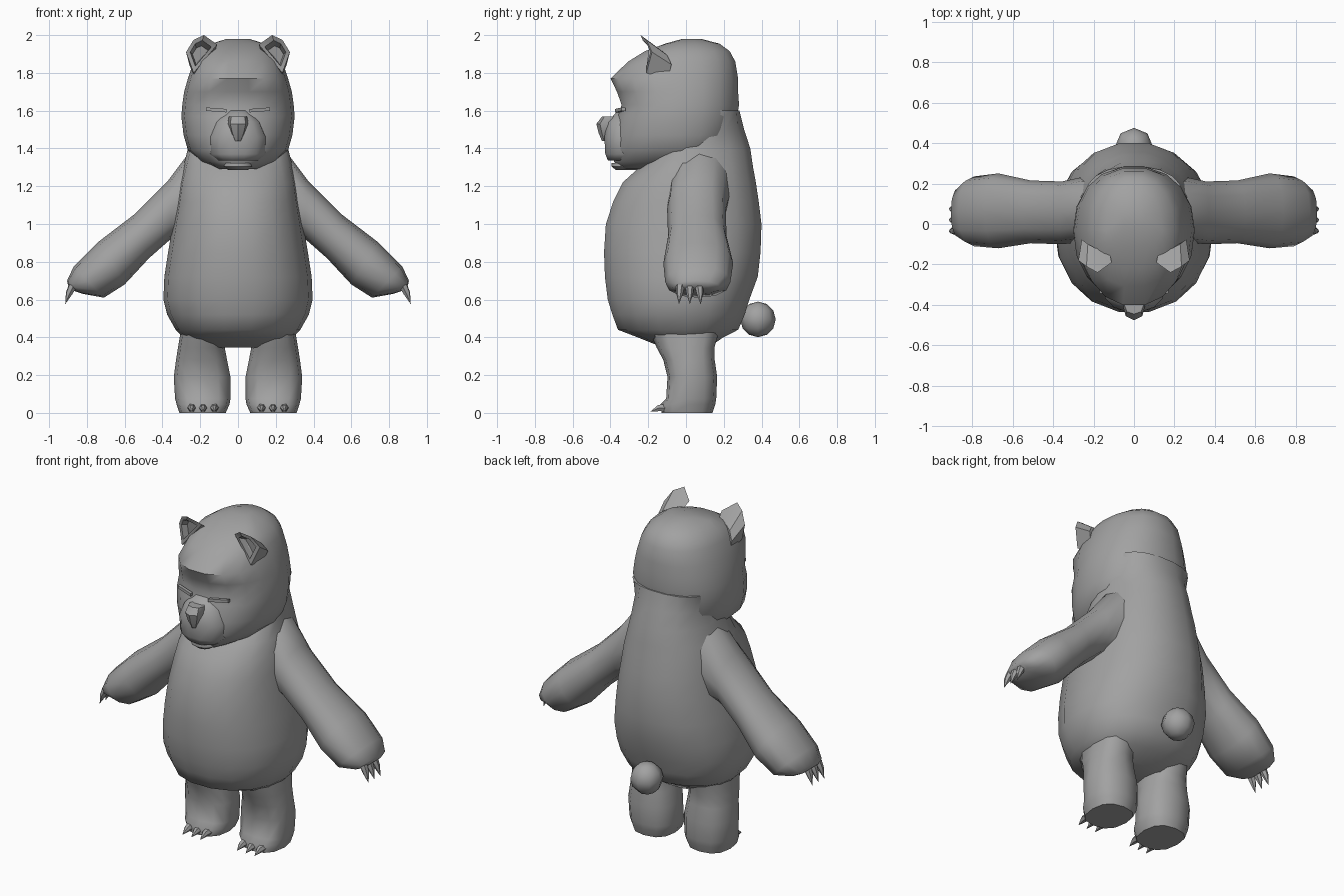
import bpy, bmesh, math
from mathutils import Vector as V

if "Cube" in bpy.data.objects:
    bpy.data.objects.remove(bpy.data.objects["Cube"])

fur = bpy.data.materials.new("grey_fur")
fur.diffuse_color = (0.36, 0.36, 0.36, 1)
fur.use_nodes = True
fur.node_tree.nodes["Principled BSDF"].inputs["Base Color"].default_value = fur.diffuse_color


def finish(name, bm, mirror=False, angle=50):
    """Turn a bmesh into a smooth shaded object, optionally mirrored in x."""
    bmesh.ops.recalc_face_normals(bm, faces=bm.faces)
    me = bpy.data.meshes.new(name)
    bm.to_mesh(me)
    bm.free()
    me.materials.append(fur)
    ob = bpy.data.objects.new(name, me)
    bpy.context.collection.objects.link(ob)
    if mirror:
        ob.modifiers.new("mirror", 'MIRROR').use_clip = False
    bpy.ops.object.select_all(action='DESELECT')
    ob.select_set(True)
    bpy.context.view_layer.objects.active = ob
    bpy.ops.object.shade_smooth_by_angle(angle=math.radians(angle))
    return ob


def loft(name, rings, mirror=False, angle=50):
    """Skin a list of point rings and cap both ends."""
    bm = bmesh.new()
    vs = [[bm.verts.new(p) for p in r] for r in rings]
    n = len(vs[0])
    for a, b in zip(vs, vs[1:]):
        for i in range(n):
            j = (i + 1) % n
            bm.faces.new((a[i], a[j], b[j], b[i]))
    bm.faces.new(vs[0])
    bm.faces.new(vs[-1])
    return finish(name, bm, mirror, angle)


def ring(c, u, front, back, n, p=0.9):
    """Oval ring around c: half axis u, with separate front and back axes."""
    pts = []
    for i in range(n):
        a = 2 * math.pi * i / n
        ca, sa = math.cos(a), math.sin(a)
        x = math.copysign(abs(ca) ** p, ca)
        y = abs(sa) ** p
        pts.append(V(c) + V(u) * x + V(front if sa < 0 else back) * y)
    return pts


def level(z, x0, x1, yf, yb, cy, n, p=0.9):
    """Horizontal ring between x0..x1 and yf..yb, widest at cy."""
    return ring(((x0 + x1) / 2, cy, z), ((x1 - x0) / 2, 0, 0),
                (0, yf - cy, 0), (0, yb - cy, 0), n, p)


def stack(name, rows, cy, n, p=0.9, angle=50):
    """Centred body part from rows of height, half width, front, back."""
    return loft(name, [level(z, -w, w, f, b, cy if f < cy < b else (f + b) / 2, n, p)
                       for z, w, f, b in rows], angle=angle)


def claws(name, pairs, r):
    """Small pointed claws from base to tip."""
    bm = bmesh.new()
    for base, tip in pairs:
        d = V(tip) - V(base)
        m = V(base).lerp(V(tip), 0.5) + V((0, 0, 0.008))
        q = d.to_track_quat('Z', 'Y')
        loops = []
        for c, s in ((V(base), r), (m, r * 0.75)):
            loops.append([bm.verts.new(c + q @ V((s * math.cos(k * math.pi / 3),
                                                  s * math.sin(k * math.pi / 3), 0)))
                          for k in range(6)])
        t = bm.verts.new(tip)
        bm.faces.new(loops[0])
        for k in range(6):
            j = (k + 1) % 6
            bm.faces.new((loops[0][k], loops[0][j], loops[1][j], loops[1][k]))
            bm.faces.new((loops[1][k], loops[1][j], t))
    return finish(name, bm, True)


# Pear shaped torso with neck
stack("torso", [
    (.345, .20, -.12, .12), (.40, .29, -.26, .20), (.44, .33, -.365, .28),
    (.52, .375, -.395, .315), (.60, .395, -.42, .34), (.72, .39, -.435, .385),
    (.85, .37, -.44, .40), (1.0, .345, -.43, .405), (1.12, .325, -.39, .39),
    (1.22, .31, -.34, .375), (1.30, .29, -.25, .36), (1.40, .265, -.15, .345),
    (1.50, .255, -.05, .312), (1.60, .24, 0, .285)], 0, 18, angle=70)

# Head with overhanging brow
stack("head", [
    (1.29, .12, -.36, 0), (1.33, .20, -.385, .10), (1.39, .265, -.39, .20),
    (1.47, .288, -.385, .26), (1.57, .30, -.365, .275), (1.63, .295, -.345, .285),
    (1.70, .285, -.37, .28), (1.77, .265, -.405, .28), (1.86, .235, -.31, .265),
    (1.915, .20, -.22, .235), (1.955, .14, -.11, .18), (1.98, .06, -.02, .08)],
    -.03, 18, angle=60)

# Face parts
stack("muzzle", [
    (1.335, .11, -.415, -.2), (1.37, .15, -.43, -.2), (1.46, .155, -.435, -.2),
    (1.54, .12, -.42, -.2), (1.60, .06, -.36, -.2)], -.31, 14, angle=70)
stack("lower_lip", [
    (1.285, .05, -.37, -.25), (1.305, .08, -.395, -.25), (1.322, .075, -.395, -.25)],
    -.31, 12)
stack("nose", [
    (1.44, .02, -.445, -.35), (1.48, .04, -.462, -.35), (1.53, .056, -.475, -.35),
    (1.568, .048, -.445, -.35)], -.40, 8, angle=40)

# Closed eyelids
bm = bmesh.new()
bmesh.ops.create_cube(bm, size=1)
for v in bm.verts:
    x, y, z = v.co
    v.co = (.115 + x * .11, -.348 + y * .02 + x * .035, 1.604 + z * .018 + x * .008)
finish("eyelids", bm, True, 30)

# Cupped ears
rim = [V(p) for p in ((.11, -.19, 1.95), (.18, -.24, 2.0), (.235, -.21, 1.975),
                      (.275, -.18, 1.91), (.235, -.21, 1.80))]
mid = sum(rim, V()) / 5
ear = [[mid + (p - mid) * s + V((0, dy, dz)) for p in rim]
       for s, dy, dz in ((.75, .11, -.07), (1, 0, 0), (.68, .0, -.005), (.5, .045, -.02))]
loft("ears", ear, True, 35)

# Arms, from upper edge, lower edge and front/back limits
arm = []
for tx, tz, bx, bz, yf, yb in (
        (.17, 1.42, .14, .98, -.06, .24), (.265, 1.37, .26, .93, -.09, .23),
        (.37, 1.23, .345, .93, -.10, .21), (.55, 1.05, .47, .82, -.095, .215),
        (.74, .905, .60, .68, -.12, .25), (.87, .775, .71, .61, -.11, .235),
        (.905, .70, .82, .63, -.07, .18), (.90, .675, .865, .645, -.03, .12)):
    t, b = V((tx, 0, tz)), V((bx, 0, bz))
    cy = (yf + yb) / 2
    arm.append(ring((t + b) / 2 + V((0, cy, 0)), (t - b) / 2,
                    (0, yf - cy, 0), (0, yb - cy, 0), 12))
loft("arms", arm, True, 70)
claws("hand_claws", [((.875, y, .672), (.915, y * 1.15 - .003, .575))
                     for y in (-.03, .02, .07)], .024)

# Legs with flat soles
loft("legs", [level(z, x0, x1, f, b, .01, 12, .8) for z, x0, x1, f, b in (
    (0, .065, .31, -.13, .14), (.045, .045, .325, -.135, .155),
    (.075, .04, .333, -.105, .16), (.19, .04, .34, -.098, .165),
    (.28, .058, .328, -.12, .152), (.345, .07, .318, -.155, .15),
    (.45, .08, .30, -.20, .18))], True, 60)
claws("foot_claws", [((x, -.10, .028), (x, -.19, .006)) for x in (.125, .185, .245)], .025)

# Round tail
bm = bmesh.new()
bmesh.ops.create_uvsphere(bm, u_segments=8, v_segments=6, radius=.094)
for v in bm.verts:
    v.co += V((0, .381, .495))
finish("tail", bm, False, 60)
